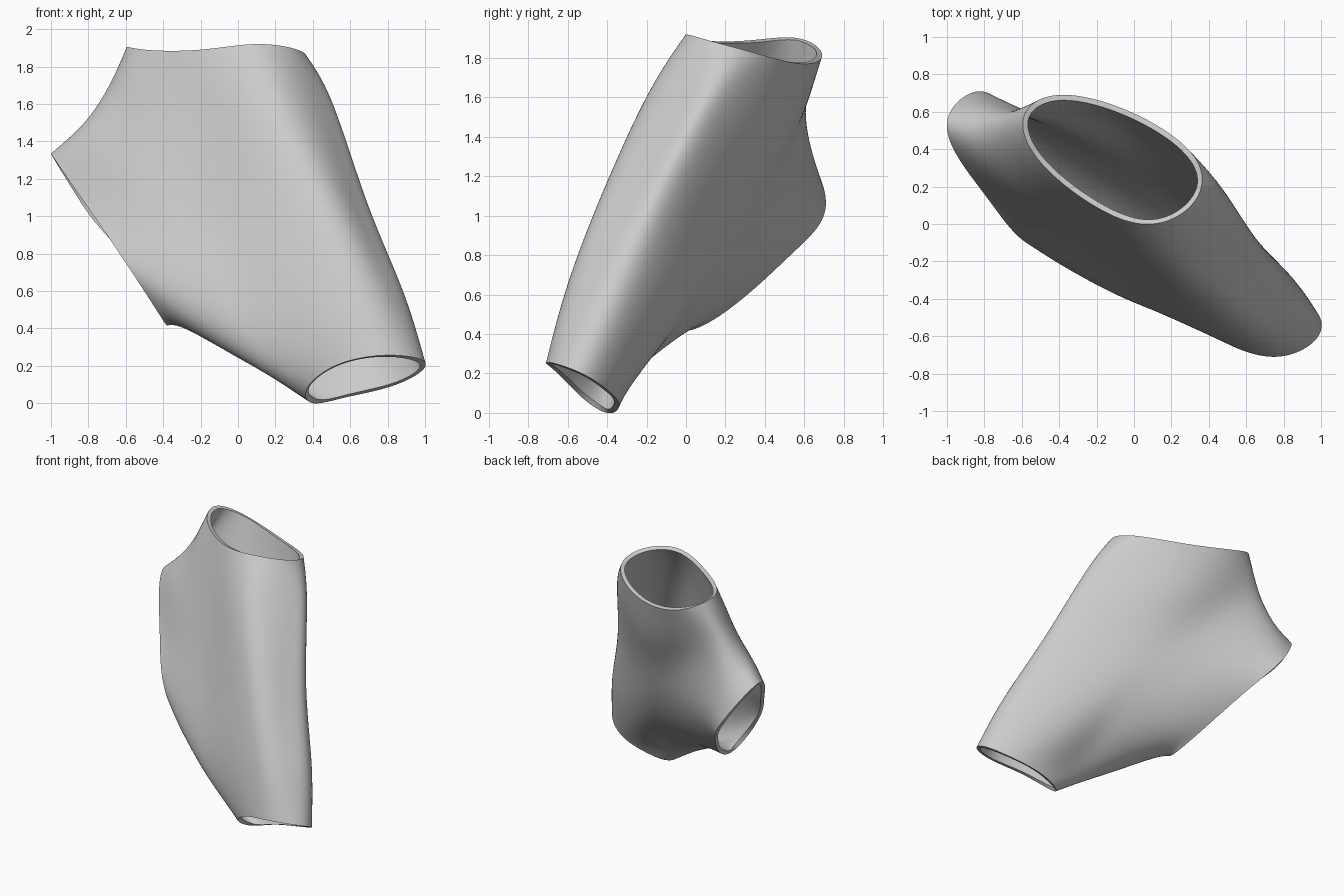
import bpy, bmesh
from mathutils import Vector

if "Cube" in bpy.data.objects:
    bpy.data.objects.remove(bpy.data.objects["Cube"])

# Junction: front and back centre, joined by three arcs (front, side, back)
front, back = (-0.12, -0.23, 1.0), (0.08, 0.28, 0.95)
arc_right = [(0.42, -0.44, 1.08), (0.64, -0.29, 1.06), (0.645, -0.07, 1.05)]
arc_left = [(-0.59, 0.19, 1.47), (-0.74, 0.50, 1.61), (-0.56, 0.60, 1.47)]
arc_low = [(-0.08, -0.385, 0.45), (-0.02, -0.27, 0.255), (0.09, -0.01, 0.43)]

# Rims of the three openings: front, arc side, back, other arc side
rim_top = [(-0.20, 0.09, 1.89), (0.10, 0.00, 1.92), (0.33, 0.13, 1.885), (0.315, 0.37, 1.82),
           (-0.02, 0.60, 1.77), (-0.40, 0.69, 1.82), (-0.59, 0.57, 1.90), (-0.50, 0.33, 1.89)]
rim_low = [(0.52, -0.65, 0.20), (0.76, -0.71, 0.255), (0.96, -0.63, 0.24), (0.99, -0.49, 0.18),
           (0.82, -0.37, 0.09), (0.57, -0.34, 0.03), (0.40, -0.40, 0.00), (0.37, -0.53, 0.08)]
rim_left = [(-0.77, 0.12, 1.00), (-0.93, 0.34, 1.23), (-0.995, 0.57, 1.325), (-0.82, 0.71, 1.06),
            (-0.64, 0.55, 0.82), (-0.46, 0.25, 0.55), (-0.385, -0.05, 0.42), (-0.56, -0.11, 0.69)]

# Rings half way along the three sleeves
mid_top = [(-0.17, -0.04, 1.55), (0.21, -0.205, 1.60), (0.46, 0.00, 1.60), (0.46, 0.20, 1.56),
           (0.03, 0.48, 1.40), (-0.47, 0.635, 1.66), (-0.65, 0.54, 1.77), (-0.54, 0.26, 1.70)]
mid_low = [(0.25, -0.51, 0.55), (0.61, -0.61, 0.62), (0.82, -0.50, 0.62), (0.85, -0.29, 0.58),
           (0.50, -0.08, 0.45), (0.33, -0.22, 0.24), (0.20, -0.35, 0.135), (0.16, -0.475, 0.25)]
mid_left = [(-0.48, -0.05, 1.01), (-0.77, 0.26, 1.35), (-0.86, 0.52, 1.45), (-0.69, 0.64, 1.26),
            (-0.34, 0.44, 0.88), (-0.23, 0.14, 0.50), (-0.29, -0.13, 0.405), (-0.37, -0.23, 0.60)]

targets, index = [], {}


def vert(p):
    if p not in index:
        index[p] = len(targets)
        targets.append(Vector(p))
    return index[p]


# Each sleeve is two quad bands from its rim to its junction loop
faces = []
for rim, mid, a, b in ((rim_top, mid_top, arc_right, arc_left),
                       (rim_low, mid_low, arc_right, arc_low),
                       (rim_left, mid_left, arc_left, arc_low)):
    loop = [front] + a + [back] + b[::-1]
    for outer, inner in ((rim, mid), (mid, loop)):
        for i in range(8):
            j = (i + 1) % 8
            faces.append([vert(p) for p in (outer[i], outer[j], inner[j], inner[i])])

mesh = bpy.data.meshes.new("three_way_sleeve")
mesh.from_pydata(targets, [], faces)
bm = bmesh.new()
bm.from_mesh(mesh)
bmesh.ops.recalc_face_normals(bm, faces=bm.faces)
bm.verts.ensure_lookup_table()
bm.normal_update()
if bm.verts[index[front]].normal.y > 0:
    bmesh.ops.reverse_faces(bm, faces=bm.faces)
bm.to_mesh(mesh)
bm.free()
sleeve = bpy.data.objects.new("three_way_sleeve", mesh)
bpy.context.collection.objects.link(sleeve)

sub = sleeve.modifiers.new("smooth", 'SUBSURF')
sub.levels = sub.render_levels = 4

# Adjust the cage so the smoothed surface passes through the given points
for step in range(8):
    bpy.context.view_layer.update()
    smooth = sleeve.evaluated_get(bpy.context.evaluated_depsgraph_get()).data
    limits = [smooth.vertices[i].co.copy() for i in range(len(targets))]
    for v, t, l in zip(mesh.vertices, targets, limits):
        v.co += (t - l) * 0.8
    mesh.update()

# Wall thickness
wall = sleeve.modifiers.new("wall", 'SOLIDIFY')
wall.thickness = 0.03
wall.offset = -1

bpy.context.view_layer.objects.active = sleeve
sleeve.select_set(True)
for name in ("smooth", "wall"):
    bpy.ops.object.modifier_apply(modifier=name)
bpy.ops.object.shade_smooth_by_angle(angle=0.7)
